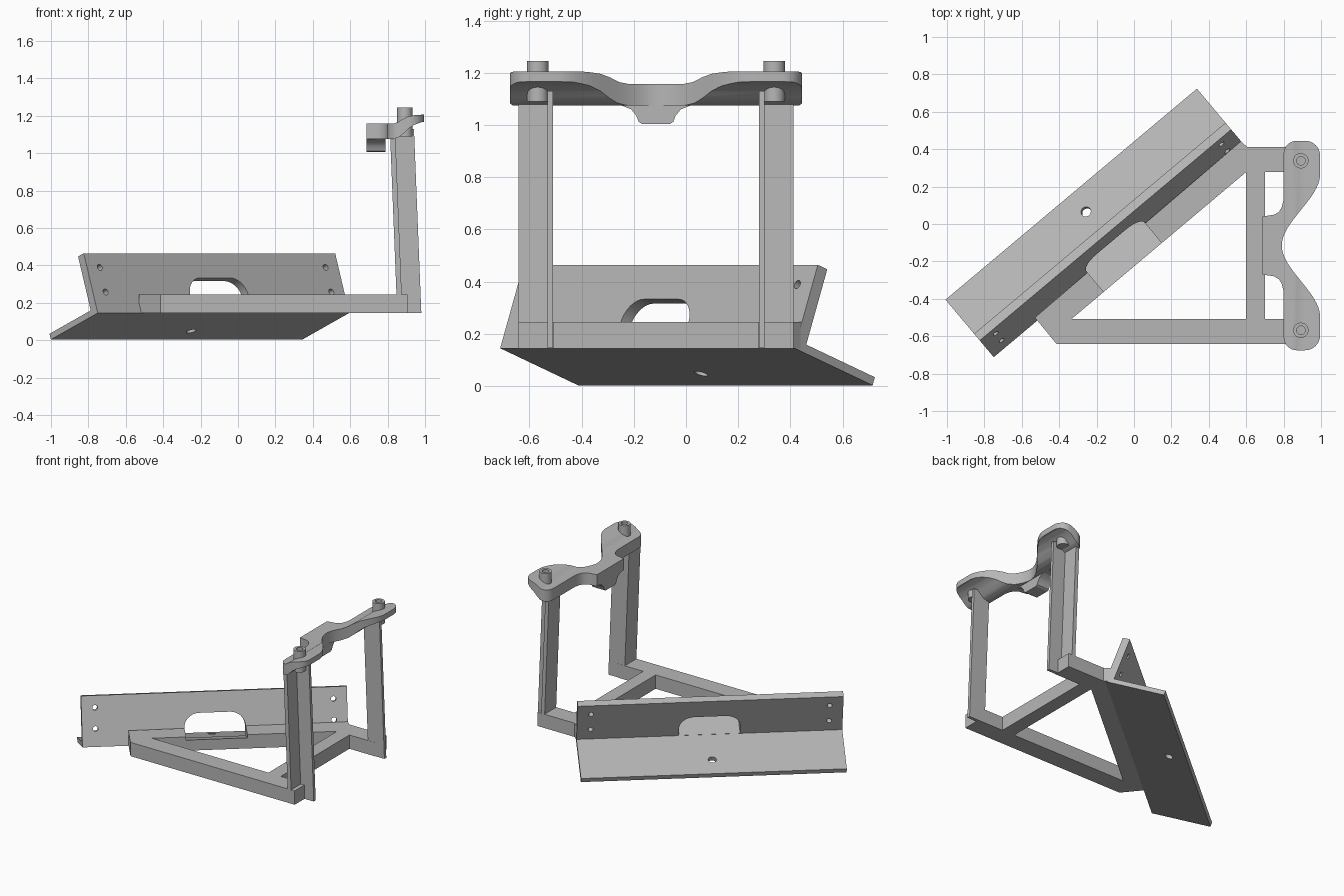
import bpy, bmesh
from math import radians, sin, cos, pi
from mathutils import Matrix

if "Cube" in bpy.data.objects:
    bpy.data.objects.remove(bpy.data.objects["Cube"])

grey = bpy.data.materials.new("light grey")
grey.use_nodes = True
grey.diffuse_color = (0.47, 0.47, 0.47, 1)
grey.node_tree.nodes["Principled BSDF"].inputs["Base Color"].default_value = grey.diffuse_color

MID = -0.115                                   # y of the mirror plane of frame and yoke
XZ = Matrix.Rotation(pi / 2, 4, 'X')           # profile drawn in x-z, extruded towards -y
YZ = Matrix(((0, 0, 1, 0), (1, 0, 0, 0), (0, 1, 0, 0), (0, 0, 0, 1)))  # drawn in y-z, along x


def prism(name, pts, lo, hi, matrix=Matrix.Identity(4)):
    """Extrude a closed outline between two heights, then place it."""
    bm = bmesh.new()
    base = bm.faces.new([bm.verts.new((x, y, lo)) for x, y in pts])
    top = bmesh.ops.extrude_face_region(bm, geom=[base])
    verts = [g for g in top["geom"] if isinstance(g, bmesh.types.BMVert)]
    bmesh.ops.translate(bm, verts=verts, vec=(0, 0, hi - lo))
    bm.transform(matrix)
    bmesh.ops.recalc_face_normals(bm, faces=bm.faces)
    mesh = bpy.data.meshes.new(name)
    bm.to_mesh(mesh)
    bm.free()
    mesh.materials.append(grey)
    obj = bpy.data.objects.new(name, mesh)
    bpy.context.collection.objects.link(obj)
    return obj


def activate(obj):
    bpy.ops.object.select_all(action='DESELECT')
    obj.select_set(True)
    bpy.context.view_layer.objects.active = obj


def boolean(obj, tool, operation='DIFFERENCE'):
    activate(obj)
    mod = obj.modifiers.new("cut", 'BOOLEAN')
    mod.operation, mod.object, mod.solver = operation, tool, 'EXACT'
    bpy.ops.object.modifier_apply(modifier=mod.name)
    bpy.data.objects.remove(tool)


def smooth(obj):
    activate(obj)
    bpy.ops.object.shade_smooth_by_angle(angle=radians(30))


def arc(cx, cy, r, a, b, n=8):
    return [(cx + r * cos(radians(a + (b - a) * i / n)),
             cy + r * sin(radians(a + (b - a) * i / n))) for i in range(n + 1)]


def circle(cx, cy, r, n=24):
    return arc(cx, cy, r, 0, 360, n)[:-1]


# Tilted angle bracket
LENGTH, BASE, HEIGHT = 1.755, 0.415, 0.34
place = (Matrix.Translation((-0.75, -0.712, 0.145))
         @ Matrix.Rotation(radians(40), 4, 'Z') @ Matrix.Rotation(radians(-20), 4, 'X'))
angle_bracket = prism("angle_bracket", [(0, 0), (BASE, 0), (BASE, 0.033), (0.05, 0.033),
                                        (0.05, HEIGHT), (0, HEIGHT)], 0, LENGTH, place @ YZ)


def slot_cutter():
    lo, hi, top, r = 0.675, 1.08, 0.2, 0.1
    pts = ([(lo, 0.0345), (hi, 0.0345)] + arc(hi - r, top - r, r, 0, 90)
           + arc(lo + r, top - r, r, 90, 180))
    return prism("slot_cutter", pts, -0.1, 0.3, place @ XZ)


boolean(angle_bracket, slot_cutter())
for s in (0.09, LENGTH - 0.09):
    for v in (0.12, 0.26):
        boolean(angle_bracket, prism("hole_cutter", circle(s, v, 0.017), -0.1, 0.1, place @ XZ))
boolean(angle_bracket, prism("hole_cutter", circle(LENGTH / 2, 0.285, 0.027), -0.1, 0.1, place))
smooth(angle_bracket)

# Flat triangular frame with two open rails
frame = prism("triangular_frame", [
    (-0.53, -0.5), (-0.414, -0.642), (0.905, -0.642), (0.905, -0.508), (0.7, -0.508),
    (0.7, 0.278), (0.905, 0.278), (0.905, 0.412), (0.605, 0.412), (0.572, 0.442)], 0.145, 0.245)
boolean(frame, prism("frame_opening", [(-0.334, -0.508), (0.6, -0.508), (0.6, 0.278)], 0, 0.5))
boolean(frame, slot_cutter())
smooth(frame)

# Leaning angle-section posts, and hollow screws above them
lean = Matrix.Identity(4)
lean[0][2] = -0.04
for side, label in ((-1, "front"), (1, "back")):
    def y(d):
        return MID + side * d
    prism(label + "_post", [(0.857, y(0.526)), (0.857, y(0.394)), (0.986, y(0.394)),
                            (0.986, y(0.416)), (0.885, y(0.416)), (0.885, y(0.526))],
          0.146, 1.13, lean)
    screw = prism(label + "_screw", circle(0.892, y(0.453), 0.041), 1.09, 1.245)
    boolean(screw, prism("bore_cutter", circle(0.892, y(0.453), 0.023), 1.17, 1.3))
    smooth(screw)

# Yoke: plan outline intersected with an S-shaped side profile
half = []
for i in range(17):
    t = i / 16
    half.append((0.79 + 0.205 * t * t * (3 - 2 * t), 0.38 * t))
half += arc(0.915, 0.48, 0.08, 0, 90) + arc(0.87, 0.49, 0.07, 90, 180)
half += [(0.8, 0.245), (0.79, 0.205), (0.775, 0.18), (0.75, 0.165), (0.687, 0.155)]
outline = [(x, MID + d) for x, d in half] + [(x, MID - d) for x, d in reversed(half[1:])]
yoke = prism("yoke", outline, 1.0, 1.3)
profile = prism("yoke_profile", [
    (0.6, 1.158), (0.83, 1.158), (0.855, 1.165), (0.88, 1.182), (0.91, 1.196), (0.95, 1.204),
    (1.05, 1.208), (1.05, 1.17), (0.98, 1.165), (0.94, 1.15), (0.91, 1.13), (0.885, 1.105),
    (0.86, 1.085), (0.83, 1.075), (0.6, 1.075)], -0.7, 0.9, XZ)
boolean(yoke, profile, 'INTERSECT')

# Flared nub below the middle of the yoke
flare = [(0.055, 1.005), (0.066, 1.012), (0.075, 1.035), (0.095, 1.06), (0.14, 1.078), (0.14, 1.1)]
nub = prism("yoke_nub", [(MID + d, z) for d, z in flare]
            + [(MID - d, z) for d, z in reversed(flare)], 0.688, 0.788, YZ)
smooth(yoke)
smooth(nub)
